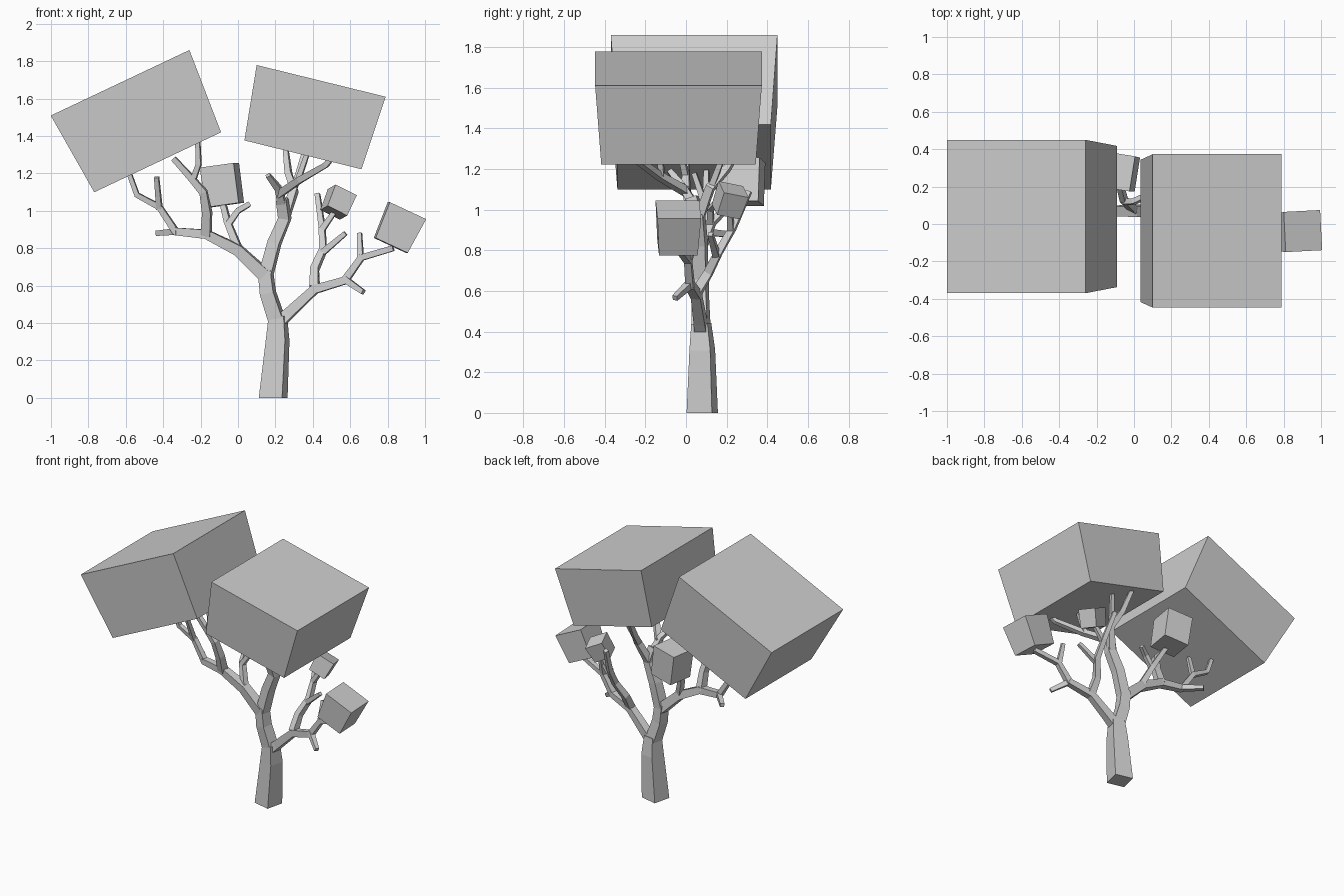
import bpy
import bmesh
from math import radians
from mathutils import Vector, Euler

cube = bpy.data.objects.get("Cube")
if cube:
    bpy.data.objects.remove(cube, do_unlink=True)

# Single plain material shared by every part
grey = bpy.data.materials.new("plain light grey")
grey.use_nodes = True
colour = (0.62, 0.62, 0.62, 1)
grey.diffuse_color = colour
for node in grey.node_tree.nodes:
    if node.type == "BSDF_PRINCIPLED":
        node.inputs["Base Color"].default_value = colour

UP = Vector((0, 0, 1))
BARK_SIDE = Vector((0.23, 0.97, 0))


def finish(name, bm):
    """Turn a bmesh into a flat shaded object."""
    bmesh.ops.recalc_face_normals(bm, faces=bm.faces)
    mesh = bpy.data.meshes.new(name)
    bm.to_mesh(mesh)
    bm.free()
    mesh.materials.append(grey)
    obj = bpy.data.objects.new(name, mesh)
    bpy.context.scene.collection.objects.link(obj)
    return obj


def loft(bm, rings):
    """Bridge successive four-sided rings and cap both ends."""
    loops = [[bm.verts.new(corner) for corner in ring] for ring in rings]
    for low, high in zip(loops, loops[1:]):
        for i in range(4):
            j = (i + 1) % 4
            bm.faces.new((low[i], low[j], high[j], high[i]))
    bm.faces.new(loops[0][::-1])
    bm.faces.new(loops[-1])


def branch(name, start_radius, end_radius, *path):
    """Square tapering limb that follows a path of points."""
    points = [Vector(p) for p in path]
    last = len(points) - 1
    rings = []
    for i, point in enumerate(points):
        before = (point - points[i - 1]).normalized() if i else Vector()
        after = (points[i + 1] - point).normalized() if i < last else Vector()
        along = (before + after).normalized()
        if point.z == 0:
            along = UP
        side = (BARK_SIDE - along * BARK_SIDE.dot(along)).normalized()
        other = side.cross(along)
        radius = start_radius + (end_radius - start_radius) * i / last
        rings.append([point + (side * a + other * b) * radius
                      for a, b in ((-1, -1), (1, -1), (1, 1), (-1, 1))])
    bm = bmesh.new()
    loft(bm, rings)
    return finish(name, bm)


def foliage(name, centre, top, bottom, height, turn):
    """Leaf block: a box whose underside is a little smaller than its top."""
    bm = bmesh.new()
    rings = []
    for (width, depth), z in ((bottom, -height / 2), (top, height / 2)):
        rings.append([Vector((a * width / 2, b * depth / 2, z))
                      for a, b in ((-1, -1), (1, -1), (1, 1), (-1, 1))])
    loft(bm, rings)
    obj = finish(name, bm)
    obj.location = centre
    obj.rotation_euler = Euler([radians(angle) for angle in turn])
    return obj


# Trunk up to the first fork
branch("trunk", .064, .041, (.188, .08, 0), (.212, .08, .31), (.213, .075, .44))

# Right-hand side of the crown seen from the back: main limb and its fork
branch("main_limb", .04, .034, (.213, .075, .4), (.16, .07, .56), (.145, .07, .69))
branch("long_limb", .034, .02, (.15, .07, .65), (0, .07, .79),
       (-.17, .07, .875), (-.34, .09, .89))
branch("long_limb_stub", .018, .014, (-.32, .08, .89), (-.43, .2, .88))
branch("long_limb_outer", .018, .012, (-.33, .09, .885), (-.42, .1, 1.02),
       (-.54, .1, 1.085), (-.585, .1, 1.21))
branch("long_limb_twig", .015, .012, (-.42, .1, 1.01), (-.435, .04, 1.18))
branch("long_limb_riser", .026, .014, (-.17, .07, .87), (-.165, .03, .99),
       (-.185, 0, 1.1), (-.25, 0, 1.175), (-.345, 0, 1.28))
branch("long_limb_riser_twig", .015, .012, (-.24, 0, 1.165), (-.21, -.02, 1.25),
       (-.215, -.03, 1.37))
branch("block_stem", .02, .014, (.005, .07, .79), (-.055, .13, .94), (-.085, .25, 1.06))
branch("block_stem_twig", .016, .013, (-.05, .12, .93), (0, .12, 1), (.06, .15, 1.035))

# Upright middle limb
branch("middle_limb", .034, .028, (.147, .07, .65), (.195, .07, .83),
       (.25, .06, .96), (.235, .03, 1.06))
branch("middle_limb_tip", .022, .013, (.235, .03, 1.04), (.215, -.02, 1.12),
       (.16, -.08, 1.19))
branch("middle_limb_front", .02, .012, (.22, 0, 1.09), (.33, -.13, 1.165),
       (.47, -.24, 1.245), (.5, -.26, 1.28))
branch("middle_limb_front_twig", .014, .012, (.32, -.12, 1.16), (.375, -.13, 1.32))
branch("middle_limb_back", .024, .013, (.245, .06, .95), (.3, .12, 1.11),
       (.27, .2, 1.2), (.255, .28, 1.33))
branch("middle_limb_back_twig", .015, .012, (.295, .12, 1.1), (.355, .2, 1.31))

# Low spreading limb
branch("low_limb", .032, .02, (.215, .075, .4), (.27, .07, .45),
       (.41, .05, .58), (.58, .02, .63))
branch("low_limb_stub", .018, .013, (.57, .02, .635), (.67, -.055, .565))
branch("low_limb_outer", .02, .015, (.57, .02, .625), (.66, .01, .75),
       (.83, -.03, .8))
branch("low_limb_twig", .016, .012, (.655, .01, .74), (.65, .05, .88))
branch("low_limb_riser", .024, .013, (.41, .05, .59), (.41, .11, .69),
       (.455, .16, .79), (.45, .23, .91), (.425, .31, 1.09))
branch("small_block_stem", .016, .012, (.45, .22, .9), (.52, .215, 1.0))
branch("low_limb_riser_twig", .017, .012, (.45, .15, .775), (.575, .12, .88))

# Leaf blocks
foliage("big_foliage_right", (-.53, .04, 1.472), (.82, .82), (.75, .755), .47,
        (0, -25.3, 0))
foliage("big_foliage_left", (.396, -.037, 1.497), (.71, .82), (.645, .76), .407,
        (0, 13.8, 0))
foliage("rear_foliage", (-.085, .28, 1.137), (.185, .19), (.18, .185), .215,
        (0, -8, -9))
foliage("end_foliage", (.86, -.04, .908), (.215, .215), (.19, .19), .205,
        (0, 25, 3))
foliage("small_foliage", (.535, .215, 1.045), (.13, .13), (.12, .12), .125,
        (-12, 26, 14))
